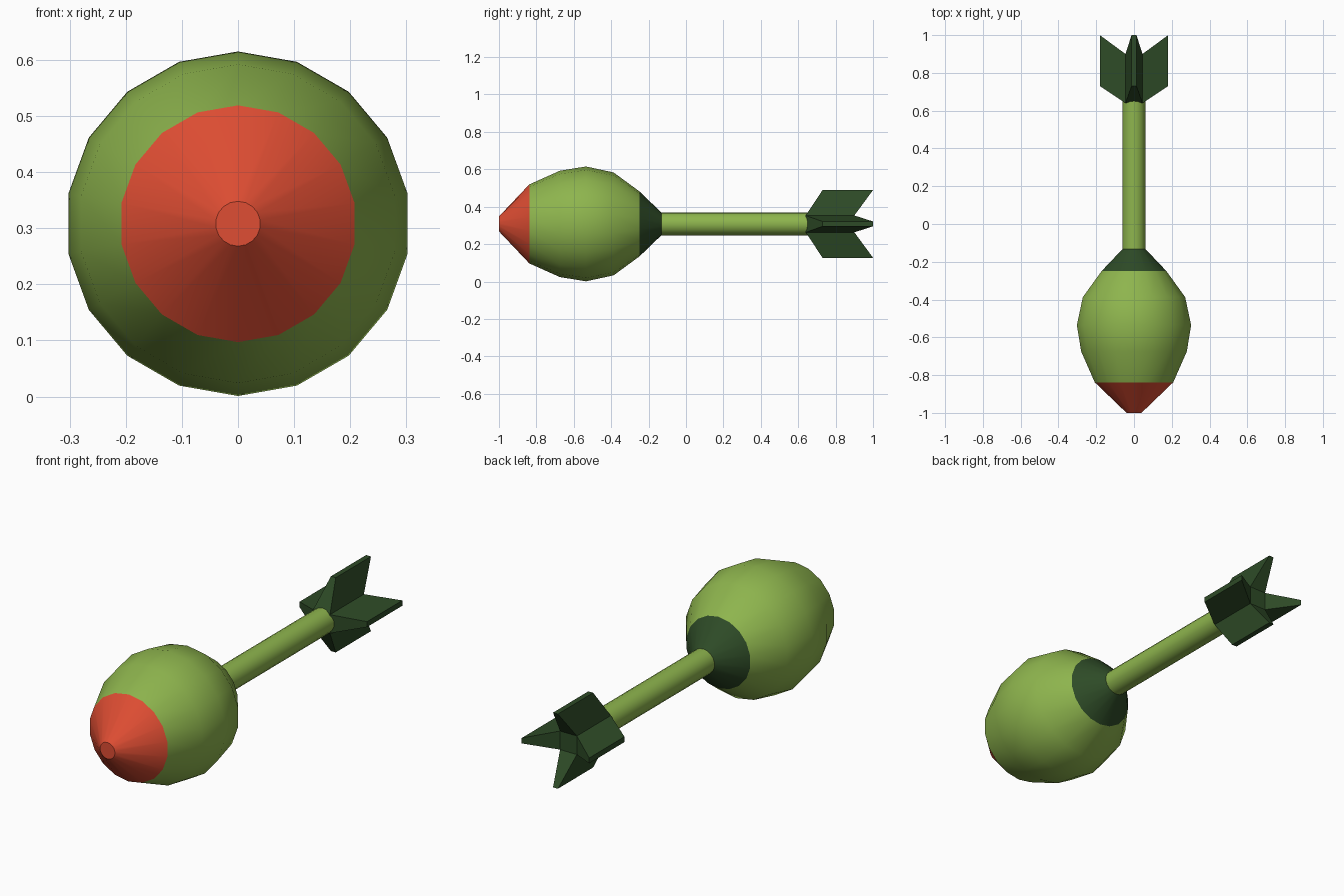
import bpy, bmesh, math
from mathutils import Matrix, Vector

if "Cube" in bpy.data.objects:
    bpy.data.objects.remove(bpy.data.objects["Cube"])

ZC = 0.308    # height of the long axis
SIDES = 18


def material(name, color):
    m = bpy.data.materials.new(name)
    m.diffuse_color = (*color, 1)
    m.use_nodes = True
    m.node_tree.nodes["Principled BSDF"].inputs["Base Color"].default_value = m.diffuse_color
    return m


GREEN = material("light_green", (0.27, 0.46, 0.075))
DARK = material("dark_green", (0.027, 0.07, 0.02))
RED = material("red", (0.74, 0.075, 0.033))


def finish(name, bm, mat, angle=None):
    bmesh.ops.recalc_face_normals(bm, faces=bm.faces)
    mesh = bpy.data.meshes.new(name)
    bm.to_mesh(mesh)
    bm.free()
    mesh.materials.append(mat)
    obj = bpy.data.objects.new(name, mesh)
    bpy.context.collection.objects.link(obj)
    obj.location.z = ZC
    if angle:
        bpy.ops.object.select_all(action='DESELECT')
        obj.select_set(True)
        bpy.context.view_layer.objects.active = obj
        bpy.ops.object.shade_smooth_by_angle(angle=math.radians(angle))
    return obj


def lathe(name, profile, mat, angle=35):
    """Revolve (y, radius) points around the y axis and cap both ends."""
    bm = bmesh.new()
    rings = []
    for y, r in profile:
        steps = [2 * math.pi * i / SIDES for i in range(SIDES)]
        rings.append([bm.verts.new((r * math.sin(a), y, r * math.cos(a))) for a in steps])
    for a, b in zip(rings, rings[1:]):
        for i in range(SIDES):
            j = (i + 1) % SIDES
            bm.faces.new((a[i], a[j], b[j], b[i]))
    bm.faces.new(rings[0])
    bm.faces.new(rings[-1])
    return finish(name, bm, mat, angle)


# Warhead: red nose, rounded body, dark rear collar
lathe("nose_cone", [(-1, 0.04), (-0.838, 0.211)], RED)
lathe("warhead_body", [(-0.838, 0.211), (-0.675, 0.284), (-0.535, 0.307),
                       (-0.387, 0.275), (-0.248, 0.173)], GREEN, 45)
lathe("rear_collar", [(-0.248, 0.173), (-0.132, 0.061)], DARK)

# Tube
lathe("tail_tube", [(-0.132, 0.061), (0.65, 0.061)], GREEN)

# Tail: square hub with four swept fins, thinner toward the tips
ROOT, TIP, SPAN = 0.045, 0.013, 0.181
FRONT, BACK, TIP_FRONT, TIP_BACK = 0.64, 0.9, 0.73, 1.0
bm = bmesh.new()
for k in range(4):
    turn = Matrix.Rotation(k * math.pi / 2, 3, 'Y')

    def v(x, y, z):
        return bm.verts.new(turn @ Vector((x, y, z)))

    root = [v(-ROOT, FRONT, ROOT), v(ROOT, FRONT, ROOT), v(ROOT, BACK, ROOT), v(-ROOT, BACK, ROOT)]
    tip = [v(-TIP, TIP_FRONT, SPAN), v(TIP, TIP_FRONT, SPAN),
           v(TIP, TIP_BACK, SPAN), v(-TIP, TIP_BACK, SPAN)]
    for i in range(4):
        j = (i + 1) % 4
        bm.faces.new((root[i], root[j], tip[j], tip[i]))
    bm.faces.new(tip)
bmesh.ops.remove_doubles(bm, verts=bm.verts, dist=0.0005)
bmesh.ops.holes_fill(bm, edges=[e for e in bm.edges if e.is_boundary], sides=4)
finish("tail_fins", bm, DARK)
